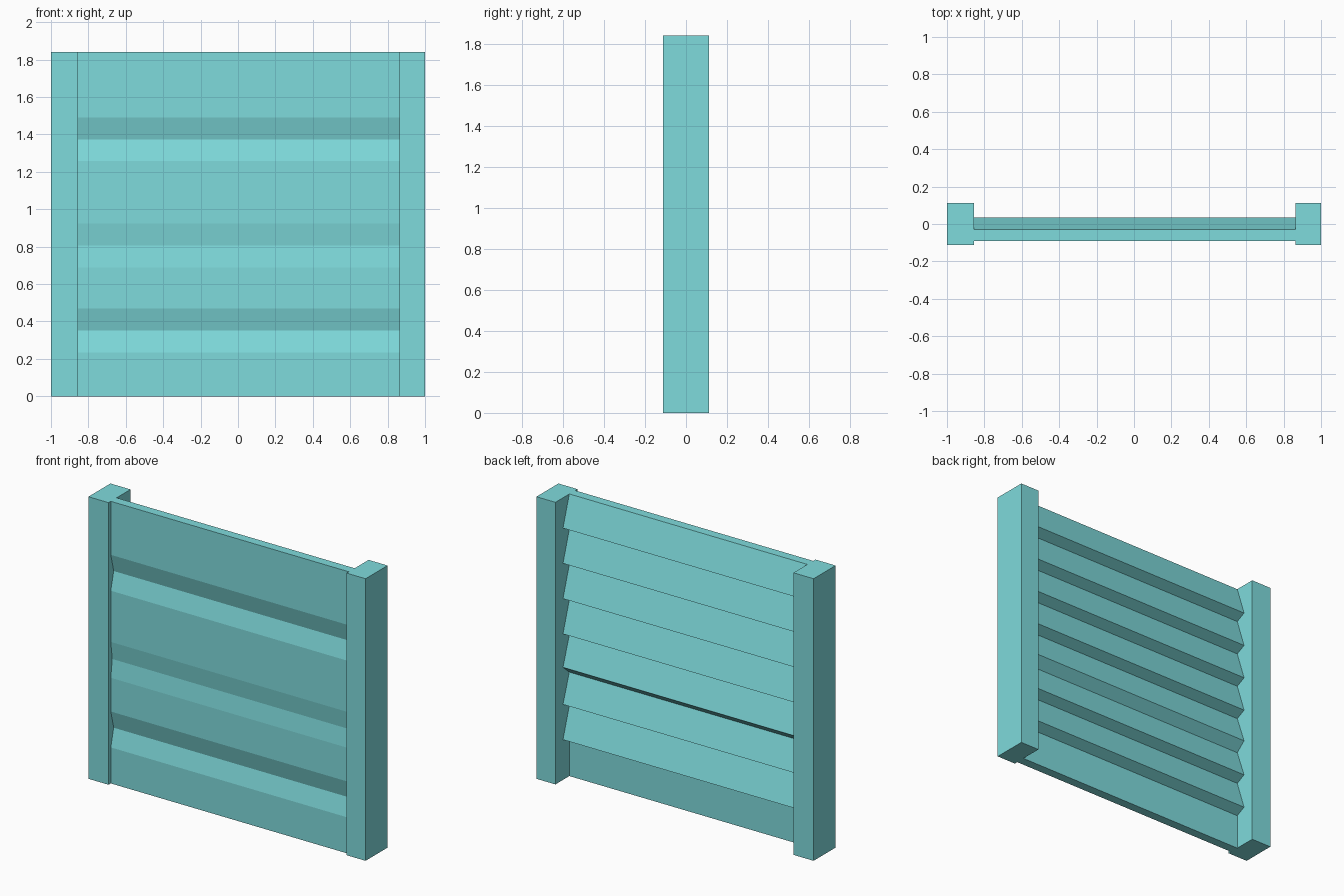
import bpy
import bmesh

cube = bpy.data.objects.get("Cube")
if cube:
    bpy.data.objects.remove(cube, do_unlink=True)

# Single teal paint
teal = bpy.data.materials.new("teal paint")
teal.use_nodes = True
colour = (0.212, 0.708, 0.716, 1)
teal.diffuse_color = colour
teal.node_tree.nodes["Principled BSDF"].inputs["Base Color"].default_value = colour

HEIGHT = 1.84
FRONT, INNER, TIP = -0.09, -0.03, 0.035
LEFT_EDGE, RIGHT_EDGE = 0.863, -0.855


def extrude_x(name, profile, x0, x1):
    """Extrude a closed (y, z) profile from x0 to x1."""
    bm = bmesh.new()
    face = bm.faces.new([bm.verts.new((x0, y, z)) for y, z in profile])
    result = bmesh.ops.extrude_face_region(bm, geom=[face])
    moved = [v for v in result["geom"] if isinstance(v, bmesh.types.BMVert)]
    bmesh.ops.translate(bm, verts=moved, vec=(x1 - x0, 0, 0))
    bmesh.ops.recalc_face_normals(bm, faces=bm.faces)
    mesh = bpy.data.meshes.new(name)
    bm.to_mesh(mesh)
    bm.free()
    mesh.materials.append(teal)
    obj = bpy.data.objects.new(name, mesh)
    bpy.context.collection.objects.link(obj)
    return obj


# Front of the panel: three shallow V grooves, the middle one shallower
profile = [(FRONT, 0)]
for z, depth in ((0.352, 0.03), (0.806, 0.015), (1.374, 0.03)):
    profile += [(FRONT, z - 0.117), (FRONT + depth, z), (FRONT, z + 0.117)]
profile.append((FRONT, HEIGHT))

# Back of the panel: overlapping sloped slats above a plain bottom strip
pitch = HEIGHT / 8
profile.append((INNER, HEIGHT))
for i in range(7):
    bottom = HEIGHT - (i + 1) * pitch
    slack = 0.012 if i == 4 else 0
    profile += [(TIP, bottom + 0.032 + slack), (INNER, bottom - slack)]
profile.append((INNER, 0))
extrude_x("louvred_panel", profile, RIGHT_EDGE, LEFT_EDGE)

# Side posts
post = [(-0.113, 0), (0.113, 0), (0.113, HEIGHT), (-0.113, HEIGHT)]
extrude_x("right_post", post, -1, RIGHT_EDGE)
extrude_x("left_post", post, LEFT_EDGE, 1)
